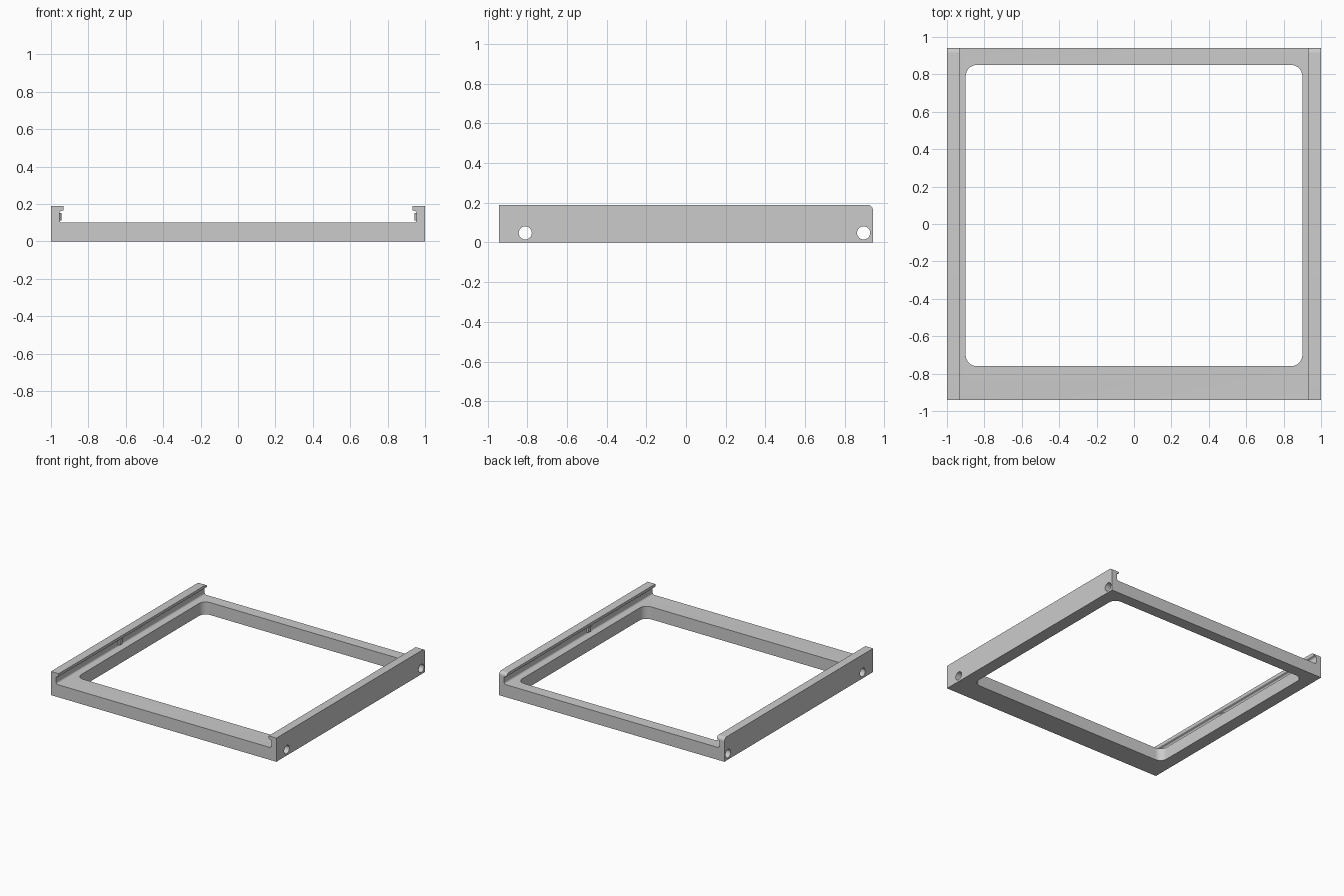
import bpy, bmesh, math
from mathutils import Vector

if "Cube" in bpy.data.objects:
    bpy.data.objects.remove(bpy.data.objects["Cube"])

FRONT, BACK, TOP, FLOOR = -0.942, 0.942, 0.19, 0.10

grey = bpy.data.materials.new("plain grey")
grey.diffuse_color = (0.6, 0.6, 0.6, 1)
grey.use_nodes = True
grey.node_tree.nodes["Principled BSDF"].inputs["Base Color"].default_value = grey.diffuse_color


def prism(name, points, offset):
    """Extrude a closed outline of 3D points along an offset."""
    bm = bmesh.new()
    face = bm.faces.new([bm.verts.new(p) for p in points])
    out = bmesh.ops.extrude_face_region(bm, geom=[face])
    moved = [v for v in out["geom"] if isinstance(v, bmesh.types.BMVert)]
    bmesh.ops.translate(bm, verts=moved, vec=Vector(offset))
    bmesh.ops.recalc_face_normals(bm, faces=bm.faces)
    mesh = bpy.data.meshes.new(name)
    bm.to_mesh(mesh)
    bm.free()
    obj = bpy.data.objects.new(name, mesh)
    bpy.context.collection.objects.link(obj)
    mesh.materials.append(grey)
    return obj


def arc(cx, cy, r, start, end, n=8):
    angles = [math.radians(start + (end - start) * i / n) for i in range(n + 1)]
    return [(cx + r * math.cos(a), cy + r * math.sin(a)) for a in angles]


# Cross-section: low floor between two side rails with hooked lips
half = [(1.0, 0.0), (1.0, TOP), (0.932, TOP), (0.932, 0.172)]
half += arc(0.940, 0.172, 0.008, 180, 270, 4)[1:]
half += [(0.944, 0.162)]
half += arc(0.944, 0.151, 0.011, 90, 0, 4)[1:]
half += arc(0.940, 0.115, 0.015, 0, -90, 5)
section = half + [(-x, z) for x, z in reversed(half)]
frame = prism("tray_frame", [(x, FRONT, z) for x, z in section], (0, BACK - FRONT, 0))

cutters = []

# Rounded central opening
R, W, Y0, Y1 = 0.06, 0.90, -0.76, 0.85
opening = (arc(W - R, Y1 - R, R, 0, 90) + arc(-W + R, Y1 - R, R, 90, 180)
           + arc(-W + R, Y0 + R, R, 180, 270) + arc(W - R, Y0 + R, R, 270, 360))
cutters.append(prism("opening_cutter", [(x, y, -0.1) for x, y in opening], (0, 0, 0.5)))

# Cross holes through the front and back bars
for y in (-0.81, 0.895):
    ring = arc(y, 0.048, 0.033, 0, 360, 32)[:-1]
    cutters.append(prism("hole_cutter", [(-1.1, a, b) for a, b in ring], (2.2, 0, 0)))

# Rounded upper back corner of both rails
r = 0.028
corner = arc(BACK - r, TOP - r, r, 0, 90)
corner += [(BACK - r, TOP + 0.05), (BACK + 0.05, TOP + 0.05), (BACK + 0.05, TOP - r)]
cutters.append(prism("corner_cutter", [(-1.1, a, b) for a, b in corner], (2.2, 0, 0)))

for cutter in cutters:
    cutter.hide_render = True
    cut = frame.modifiers.new("cut", "BOOLEAN")
    cut.operation, cut.solver, cut.object = "DIFFERENCE", "EXACT", cutter

# Bake the cuts and remove the cutters
graph = bpy.context.evaluated_depsgraph_get()
baked = bpy.data.meshes.new_from_object(frame.evaluated_get(graph))
frame.modifiers.clear()
frame.data = baked
for cutter in cutters:
    bpy.data.objects.remove(cutter)

# Small detent in each rail groove
for side, label in ((-1, "left"), (1, "right")):
    tab = [(0.96, -0.16), (0.945, -0.145), (0.945, -0.115), (0.96, -0.10)]
    prism(label + "_detent", [(side * x, y, 0.112) for x, y in tab], (0, 0, 0.04))

# Smooth the curved faces, keep the edges crisp
for obj in bpy.context.collection.objects:
    obj.select_set(True)
bpy.context.view_layer.objects.active = frame
bpy.ops.object.shade_smooth_by_angle(angle=math.radians(30))
